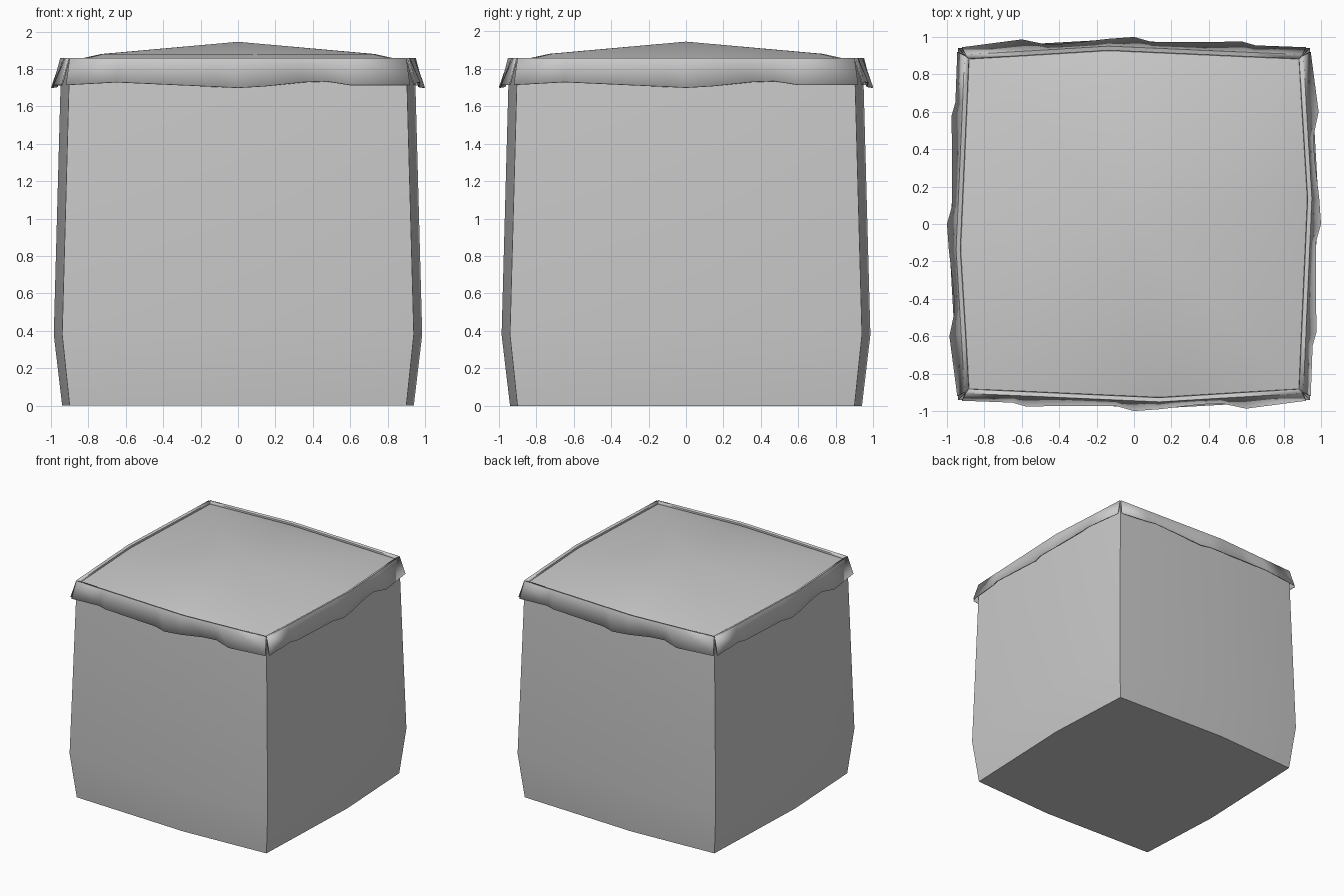
import bpy, bmesh, math
from mathutils import Matrix

if "Cube" in bpy.data.objects:
    bpy.data.objects.remove(bpy.data.objects["Cube"], do_unlink=True)

grey = bpy.data.materials.new("plain grey")
grey.use_nodes = True
grey.diffuse_color = (0.6, 0.6, 0.6, 1)
bsdf = grey.node_tree.nodes["Principled BSDF"]
bsdf.inputs["Base Color"].default_value = grey.diffuse_color
bsdf.inputs["Roughness"].default_value = 0.8

PEAK = 0.14      # where each side bulges most
TOP = 1.858      # height of the folded rim


def finish(bm, name, angle=30):
    mesh = bpy.data.meshes.new(name)
    bm.to_mesh(mesh)
    bm.free()
    mesh.materials.append(grey)
    obj = bpy.data.objects.new(name, mesh)
    bpy.context.collection.objects.link(obj)
    bpy.ops.object.select_all(action='DESELECT')
    obj.select_set(True)
    bpy.context.view_layer.objects.active = obj
    bpy.ops.object.shade_smooth_by_angle(angle=math.radians(angle))
    return obj


def ring(bm, corner, bulge, z):
    """Square section with one off-centre bend per side."""
    verts = []
    for k in range(4):
        turn = Matrix.Rotation(k * math.pi / 2, 3, 'Z')
        for x, y in ((-corner, -corner), (PEAK * corner / 0.9, -bulge)):
            v = bm.verts.new((x, y, z))
            v.co = turn @ v.co
            verts.append(v)
    return verts


def bridge(bm, low, high):
    n = len(low)
    for i in range(n):
        j = (i + 1) % n
        bm.faces.new((low[i], low[j], high[j], high[i]))


def rim_radius(a):
    """Distance of the upper wall edge from the centre line at position a."""
    end = 0.9 if a > PEAK else -0.9
    return 0.945 - 0.045 * min(1, (a - PEAK) / (end - PEAK))


# Sack body: bulging walls and flat base
bm = bmesh.new()
levels = [ring(bm, *s) for s in
          ((0.90, 0.94, 0), (0.94, 0.985, 0.38), (0.90, 0.945, 1.85))]
bm.faces.new(list(reversed(levels[0])))
for low, high in zip(levels, levels[1:]):
    bridge(bm, low, high)
finish(bm, "sack_body")

# Domed filling
bm = bmesh.new()
outer = ring(bm, 0.895, 0.935, 1.835)
inner = ring(bm, 0.72, 0.73, 1.88)
bridge(bm, outer, inner)
centre = bm.verts.new((0, 0, 1.945))
for i, v in enumerate(inner):
    bm.faces.new((v, inner[(i + 1) % len(inner)], centre))
finish(bm, "domed_filling")

# Wavy hem of one flap: position along side, distance out, height
HEM = ((-0.92, 0.945, 1.715), (-0.65, 0.955, 1.73), (-0.58, 0.975, 1.727),
       (-0.1, 0.972, 1.705), (0, 1.0, 1.70), (PEAK, 0.99, 1.708),
       (0.35, 0.965, 1.73), (0.47, 0.96, 1.735), (0.6, 0.987, 1.715),
       (0.92, 0.945, 1.715))

# Folded flaps, one per side
for k, side in enumerate(("front", "left", "back", "right")):
    bm = bmesh.new()
    columns = []
    for a, out, z in HEM:
        r = rim_radius(a)
        t = a * 0.9 / 0.92
        points = ((t * 0.978, -r + 0.02, 1.83), (t * 0.983, -r + 0.016, TOP - 0.006),
                  (t, -r - 0.006, TOP), (a, -out, z))
        columns.append([bm.verts.new(p) for p in points])
    for c, d in zip(columns, columns[1:]):
        for i in range(3):
            bm.faces.new((c[i], c[i + 1], d[i + 1], d[i]))
    bm.transform(Matrix.Rotation(k * math.pi / 2, 4, 'Z'))
    flap = finish(bm, side + "_flap", 40)
    solid = flap.modifiers.new("thickness", 'SOLIDIFY')
    solid.thickness = 0.008
    solid.offset = -1
